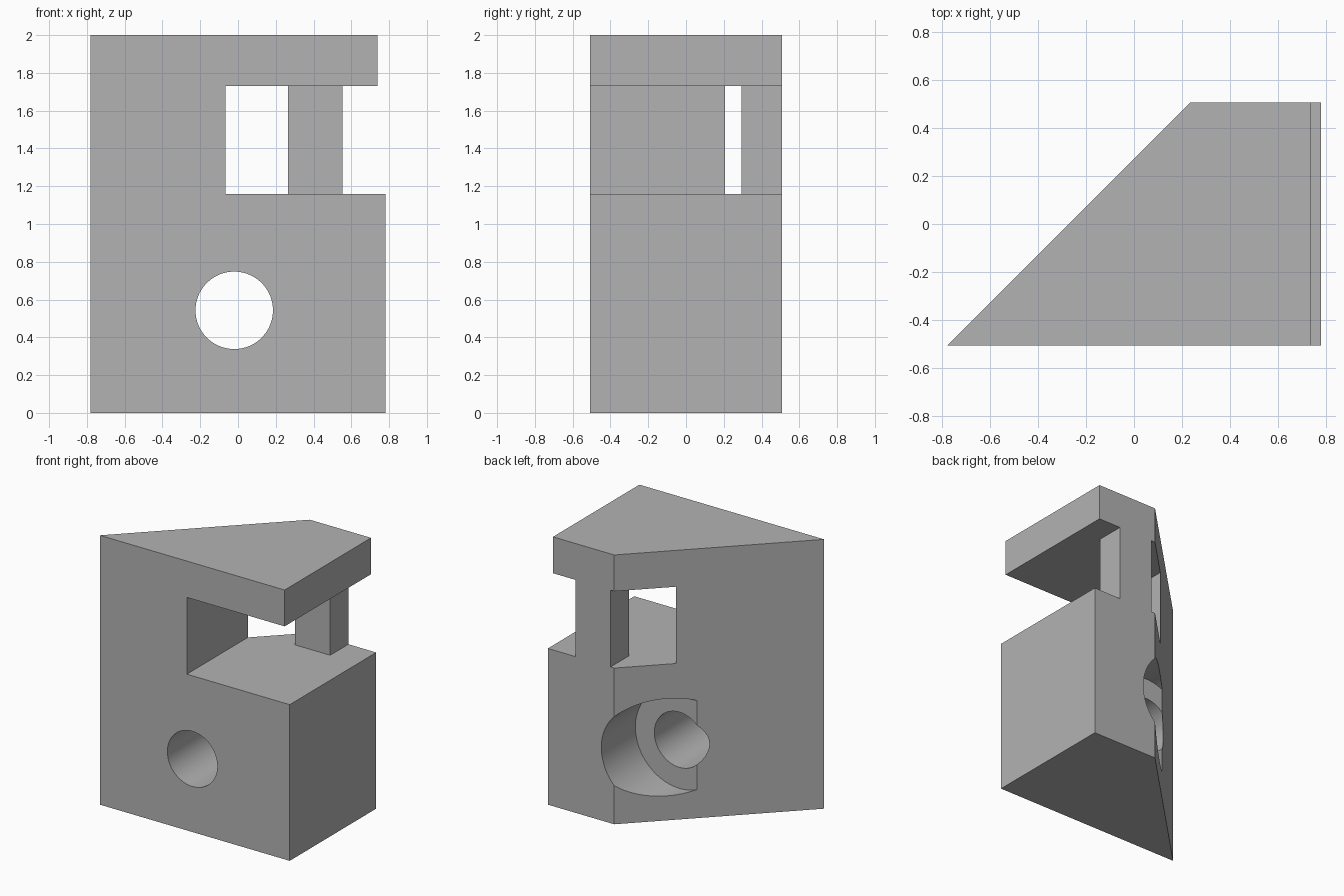
import bpy
import bmesh
import math

cube = bpy.data.objects.get("Cube")
if cube:
    bpy.data.objects.remove(cube, do_unlink=True)

grey = bpy.data.materials.new("plain_grey")
grey.use_nodes = True
colour = (0.45, 0.45, 0.45, 1)
grey.diffuse_color = colour
grey.node_tree.nodes["Principled BSDF"].inputs["Base Color"].default_value = colour


def prism(name, outline, z0, z1):
    """Extrude an outline in plan from z0 up to z1."""
    bm = bmesh.new()
    face = bm.faces.new([bm.verts.new((x, y, z0)) for x, y in outline])
    top = bmesh.ops.extrude_face_region(bm, geom=[face])["geom"]
    for v in top:
        if isinstance(v, bmesh.types.BMVert):
            v.co.z = z1
    bmesh.ops.recalc_face_normals(bm, faces=bm.faces)
    mesh = bpy.data.meshes.new(name)
    bm.to_mesh(mesh)
    bm.free()
    mesh.materials.append(grey)
    obj = bpy.data.objects.new(name, mesh)
    bpy.context.collection.objects.link(obj)
    return obj


def bore(name, radius, y0, y1):
    """Cylinder along y, centred on the hole axis."""
    bpy.ops.mesh.primitive_cylinder_add(
        vertices=96, radius=radius, depth=y1 - y0,
        location=(-0.02, (y0 + y1) / 2, 0.543), rotation=(math.pi / 2, 0, 0))
    obj = bpy.context.object
    obj.name = name
    obj.data.materials.append(grey)
    return obj


def cut(target, cutter):
    mod = target.modifiers.new(cutter.name, "BOOLEAN")
    mod.operation = "DIFFERENCE"
    mod.solver = "EXACT"
    mod.object = cutter
    bpy.context.view_layer.objects.active = target
    bpy.ops.object.modifier_apply(modifier=mod.name)
    bpy.data.objects.remove(cutter, do_unlink=True)


# Wedge-shaped block with one slanted back corner
depth = 0.507
body = prism("bracket_body",
             [(-0.78, -depth), (0.78, -depth), (0.78, depth), (0.235, depth)], 0, 2)

# Slot that wraps around the rear pillar, open to the front, side and back
slot = [(-0.065, -1), (1, -1), (1, 1), (0.552, 1), (0.552, 0.293),
        (0.265, 0.293), (0.265, 1), (-0.065, 1)]
cut(body, prism("slot_cutter", slot, 1.16, 1.73))

# Upper arm is slightly shorter than the base
cut(body, prism("arm_end_cutter", [(0.738, -1), (1, -1), (1, 1), (0.738, 1)], 1.7, 2.2))

# Through hole with a wide counterbore from the back
cut(body, bore("hole_cutter", 0.205, -1, 1))
cut(body, bore("counterbore_cutter", 0.361, 0.107, 1))

# Smooth bores, crisp edges
bpy.ops.object.select_all(action="DESELECT")
body.select_set(True)
bpy.context.view_layer.objects.active = body
bpy.ops.object.shade_smooth_by_angle(angle=math.radians(25))
